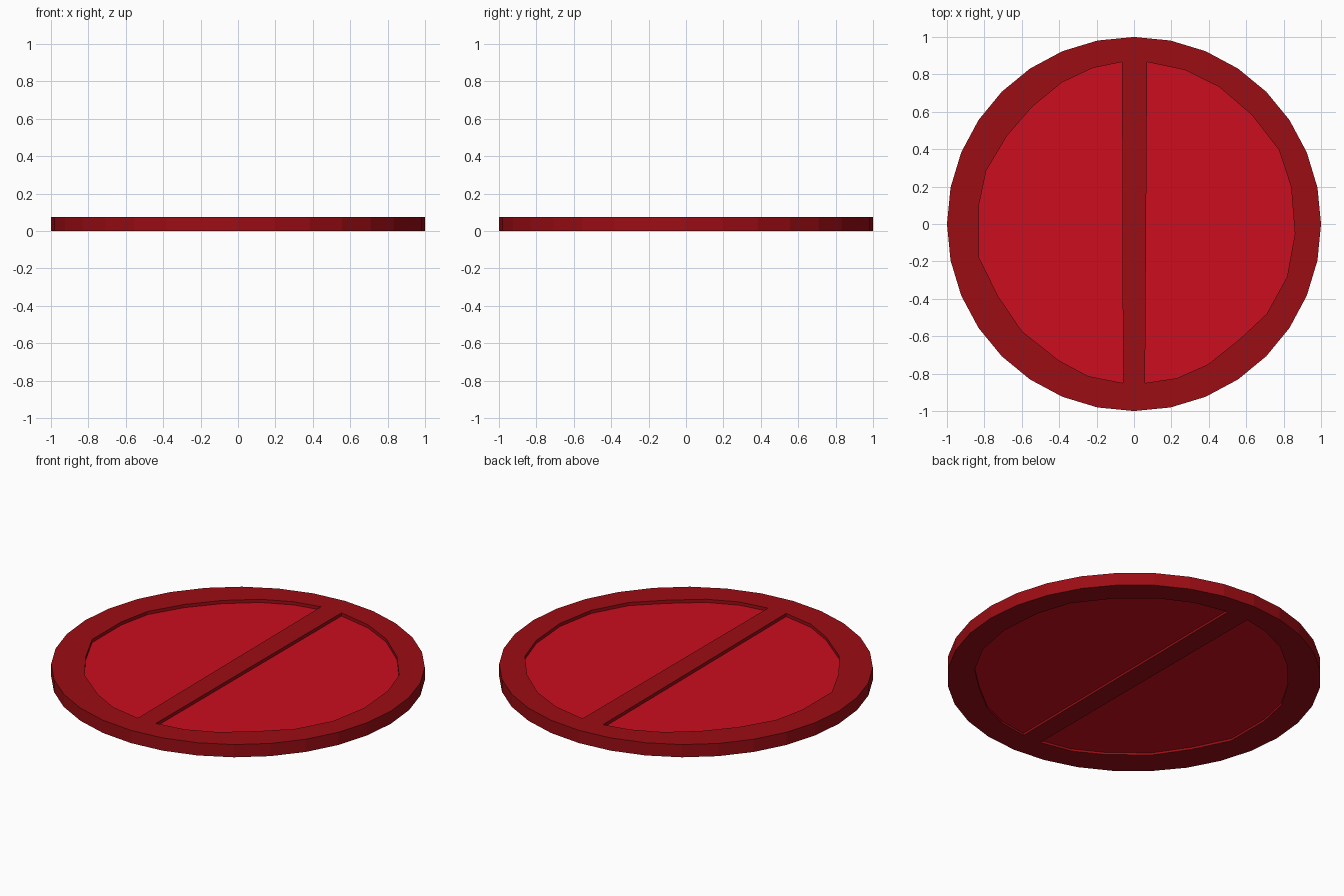
import bpy, bmesh
from math import sin, cos, pi

if "Cube" in bpy.data.objects:
    bpy.data.objects.remove(bpy.data.objects["Cube"])

THICK = 0.075
INSET_TOP, INSET_BOTTOM = 0.019, 0.013


def material(name, rgb):
    m = bpy.data.materials.new(name)
    m.diffuse_color = (*rgb, 1)
    m.use_nodes = True
    m.node_tree.nodes["Principled BSDF"].inputs["Base Color"].default_value = m.diffuse_color
    return m


def slab(name, loops, z0, z1, mat):
    """Flat plate from an outer loop plus optional hole loops."""
    bm = bmesh.new()
    edges = []
    for pts in loops:
        vs = [bm.verts.new((x, y, z0)) for x, y in pts]
        edges += [bm.edges.new((vs[i - 1], vs[i])) for i in range(len(vs))]
    bmesh.ops.triangle_fill(bm, use_beauty=True, use_dissolve=False, edges=edges, normal=(0, 0, 1))
    ext = bmesh.ops.extrude_face_region(bm, geom=bm.faces[:], use_keep_orig=True)
    top = [g for g in ext["geom"] if isinstance(g, bmesh.types.BMVert)]
    bmesh.ops.translate(bm, verts=top, vec=(0, 0, z1 - z0))
    bmesh.ops.recalc_face_normals(bm, faces=bm.faces[:])
    me = bpy.data.meshes.new(name)
    bm.to_mesh(me)
    bm.free()
    me.materials.append(mat)
    ob = bpy.data.objects.new(name, me)
    bpy.context.collection.objects.link(ob)
    return ob


dark = material("frame_red", (0.33, 0.004, 0.007))
bright = material("panel_red", (0.60, 0.004, 0.013))

# Hand-cut outlines of the two half-round windows
left = [(-.064, .866), (-.22, .834), (-.385, .757), (-.545, .626), (-.68, .47), (-.79, .285), (-.83, .096),
        (-.83, -.176), (-.727, -.385), (-.6, -.572), (-.406, -.727), (-.246, -.813), (-.059, -.85)]
right = [(.07, .866), (.273, .823), (.455, .733), (.63, .583), (.775, .396), (.84, .198), (.86, -.053),
         (.818, -.283), (.71, -.48), (.56, -.62), (.396, -.75), (.23, -.824), (.059, -.85)]

# Round frame with centre bar
rim = [(cos(i * pi / 16), sin(i * pi / 16)) for i in range(32)]
slab("frame", [rim, left, right], 0, THICK, dark)

# Recessed panels
for side, outline in (("left", left), ("right", right)):
    slab(side + "_panel", [outline], INSET_BOTTOM, THICK - INSET_TOP, bright)
